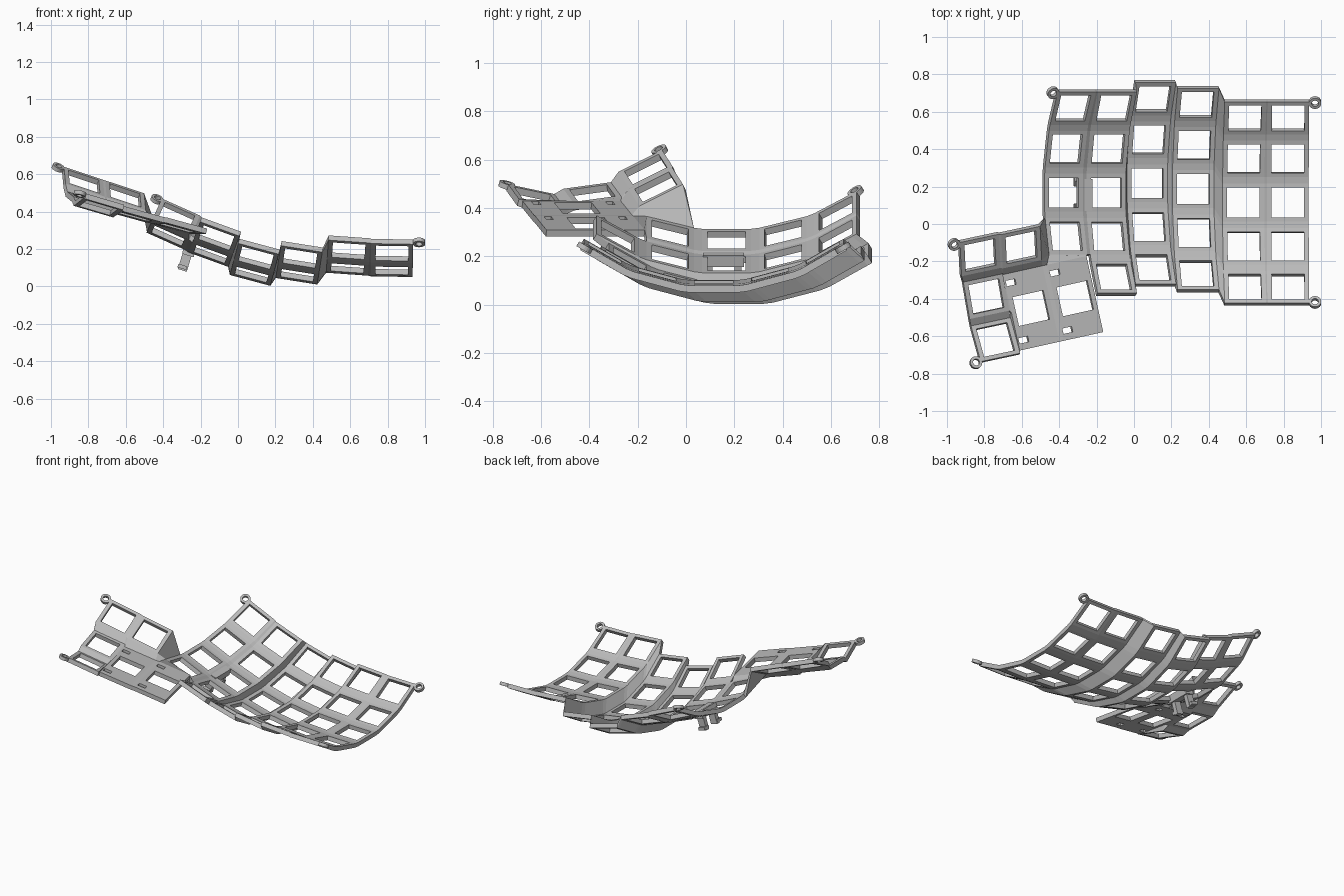
import bpy, bmesh, math
from mathutils import Matrix, Vector

if "Cube" in bpy.data.objects:
    bpy.data.objects.remove(bpy.data.objects["Cube"])

THICK = 0.029        # plate thickness
HU, HV = 0.112, 0.101  # half size of a key tile
CU, CV = 0.087, 0.079  # half size of a key cutout
RADIUS = 0.9         # curve of each column
STEP = 15            # degrees between rows

grey = bpy.data.materials.new("plastic grey")
grey.use_nodes = True
grey.diffuse_color = (0.5, 0.5, 0.5, 1)
grey.node_tree.nodes["Principled BSDF"].inputs["Base Color"].default_value = (0.5, 0.5, 0.5, 1)


def rot(deg, axis):
    return Matrix.Rotation(math.radians(deg), 4, axis)


def finish(name, bm):
    loose = [v for v in bm.verts if not v.link_faces]
    bmesh.ops.delete(bm, geom=loose, context='VERTS')
    bmesh.ops.recalc_face_normals(bm, faces=bm.faces)
    mesh = bpy.data.meshes.new(name)
    bm.to_mesh(mesh)
    bm.free()
    mesh.materials.append(grey)
    obj = bpy.data.objects.new(name, mesh)
    bpy.context.collection.objects.link(obj)


def node(m, u, v):
    """Top and bottom point of the plate at tile position u, v."""
    return m @ Vector((u, v, 0)), m @ Vector((u, v, -THICK))


def plate(bm, grid, skip=lambda i, j: False):
    """Solid sheet over a grid of top/bottom points, with skipped cells left open."""
    ni, nj = len(grid) - 1, len(grid[0]) - 1
    vs = [[[bm.verts.new(p) for p in n] for n in row] for row in grid]

    def solid(i, j):
        return 0 <= i < ni and 0 <= j < nj and not skip(i, j)

    for i in range(ni):
        for j in range(nj):
            if not solid(i, j):
                continue
            ring = [vs[i][j], vs[i + 1][j], vs[i + 1][j + 1], vs[i][j + 1]]
            bm.faces.new([n[0] for n in ring])
            bm.faces.new([n[1] for n in reversed(ring)])
            sides = [(i, j - 1), (i + 1, j), (i, j + 1), (i - 1, j)]
            for k, nb in enumerate(sides):
                if not solid(*nb):
                    a, b = ring[k], ring[(k + 1) % 4]
                    bm.faces.new((a[0], a[1], b[1], b[0]))


def ring_lug(name, m, u, v):
    """Thin screw eye lying in the plane of its tile."""
    bm = bmesh.new()
    prof = [bm.verts.new(p) for p in ((0.018, 0, 0), (0.033, 0, 0),
                                      (0.033, 0, -0.022), (0.018, 0, -0.022))]
    edges = [bm.edges.new((prof[k], prof[(k + 1) % 4])) for k in range(4)]
    bmesh.ops.spin(bm, geom=prof + edges, cent=(0, 0, 0), axis=(0, 0, 1),
                   angle=math.tau, steps=20, use_duplicate=False)
    bmesh.ops.remove_doubles(bm, verts=bm.verts, dist=0.0005)
    bm.transform(m @ Matrix.Translation((u, v, 0)))
    finish(name, bm)


# Main key well: x, y, z and sideways tilt of each column's middle key
columns = [(-0.375, 0.168, 0.268, 24), (-0.148, 0.168, 0.17, 20),
           (0.072, 0.218, 0.06, 15), (0.317, 0.187, 0.056, 9),
           (0.585, 0.115, 0.094, 4), (0.822, 0.115, 0.081, 1)]


def key_frame(col, row):
    x, y, z, tilt = columns[col]
    a = math.radians((row - 2) * STEP)
    return (Matrix.Translation((x, y, z)) @ rot(tilt, 'Y')
            @ Matrix.Translation((0, RADIUS * math.sin(a), RADIUS * (1 - math.cos(a))))
            @ rot((row - 2) * STEP, 'X'))


U_LINES, V_LINES = (-HU, -CU, CU, HU), (-HV, -CV, CV, HV)


def well_open(i, j):
    cutout = i % 4 == 1 and j % 4 == 1
    missing_corner = i <= 3 and j <= 3
    return cutout or missing_corner


bm = bmesh.new()
plate(bm, [[node(key_frame(c, r), u, v) for r in range(5) for v in V_LINES]
           for c in range(6) for u in U_LINES], well_open)
finish("key_well", bm)


# Thumb cluster
def thumb_frame(x, y, z, turn, tilt, pitch):
    return Matrix.Translation((x, y, z)) @ rot(turn, 'Z') @ rot(tilt, 'Y') @ rot(pitch, 'X')


back_l = thumb_frame(-0.822, -0.167, 0.56, 12, 18, 28)
back_r = thumb_frame(-0.602, -0.125, 0.487, 12, 18, 28)
mid_l = thumb_frame(-0.79, -0.387, 0.462, 12, 16, 8)
front_l = thumb_frame(-0.74, -0.618, 0.447, 12, 16, -12)
tall_l = thumb_frame(-0.55, -0.45, 0.4, 12.5, 15, 0)
tall_r = thumb_frame(-0.315, -0.398, 0.338, 12.5, 15, 0)
TALL = 0.208

bm = bmesh.new()
for m in (back_l, back_r, mid_l, front_l):
    plate(bm, [[node(m, u, v) for v in V_LINES] for u in U_LINES],
          lambda i, j: i == 1 and j == 1)

# Tall tiles have a key cutout and a small slot near each end
tall_u = (-HU, -0.105, -CU, -0.052, CU, HU)
tall_v = (-TALL, -0.172, -0.142, -CV, CV, 0.142, 0.172, TALL)
for m in (tall_l, tall_r):
    plate(bm, [[node(m, u, v) for v in tall_v] for u in tall_u],
          lambda i, j: (j == 3 and i in (2, 3)) or (j in (1, 5) and i in (1, 2)))
finish("thumb_tiles", bm)


def at(m, su, sv, hv=HV):
    return node(m, su * HU, sv * hv)


def tall(m, su, sv):
    return at(m, su, sv, TALL)


well = key_frame(0, 1)
webs = [
    # between small tiles
    (at(back_l, 1, 1), at(back_l, 1, -1), at(back_r, -1, 1), at(back_r, -1, -1)),
    (at(back_l, -1, -1), at(back_l, 1, -1), at(mid_l, -1, 1), at(mid_l, 1, 1)),
    (at(mid_l, -1, -1), at(mid_l, 1, -1), at(front_l, -1, 1), at(front_l, 1, 1)),
    # around the tall tiles
    (tall(tall_l, 1, 1), tall(tall_l, 1, -1), tall(tall_r, -1, 1), tall(tall_r, -1, -1)),
    (at(mid_l, 1, 1), at(mid_l, 1, -1), tall(tall_l, -1, 1), tall(tall_l, -1, 0)),
    (at(front_l, 1, 1), at(front_l, 1, -1), tall(tall_l, -1, 0), tall(tall_l, -1, -1)),
    (at(back_l, 1, -1), at(back_r, -1, -1), at(mid_l, 1, 1), tall(tall_l, -1, 1)),
    (at(back_r, -1, -1), at(back_r, 1, -1), tall(tall_l, -1, 1), tall(tall_l, 1, 1)),
    # joining the key well
    (at(back_r, 1, -1), at(well, -1, -1), tall(tall_l, 1, 1), tall(tall_r, -1, 1)),
    (at(well, -1, -1), at(well, 1, -1), tall(tall_r, -1, 1), tall(tall_r, 1, 1)),
    (at(back_r, 1, 1), at(well, -1, 1), at(back_r, 1, -1), at(well, -1, -1)),
]
bm = bmesh.new()
for a, b, c, d in webs:
    plate(bm, [[a, b], [c, d]])
finish("thumb_webs", bm)

# Screw eyes at the outer corners
ring_lug("back_left_eye", key_frame(5, 4), HU + 0.031, HV - 0.01)
ring_lug("front_left_eye", key_frame(5, 0), HU + 0.031, -HV + 0.01)
ring_lug("back_right_eye", key_frame(0, 4), -HU - 0.022, HV - 0.01)
ring_lug("thumb_back_eye", back_l, -HU - 0.03, HV - 0.01)
ring_lug("thumb_front_eye", front_l, -HU - 0.025, -HV + 0.002)

# Clip hanging under the well: a bar with two hooked prongs
clip = Matrix.Translation((-0.26, 0.155, 0.21)) @ rot(17, 'Y')
bm = bmesh.new()
parts = [((0.005, 0, -0.02), (0.065, 0.17, 0.05))]
for s in (-1, 1):
    parts.append(((0, s * 0.06, -0.07), (0.05, 0.03, 0.12)))
    parts.append(((-0.005, s * 0.072, -0.112), (0.05, 0.05, 0.02)))
for pos, size in parts:
    bmesh.ops.create_cube(bm, size=1, matrix=clip @ Matrix.Translation(pos)
                          @ Matrix.Diagonal((*size, 1)))
finish("cable_clip", bm)
